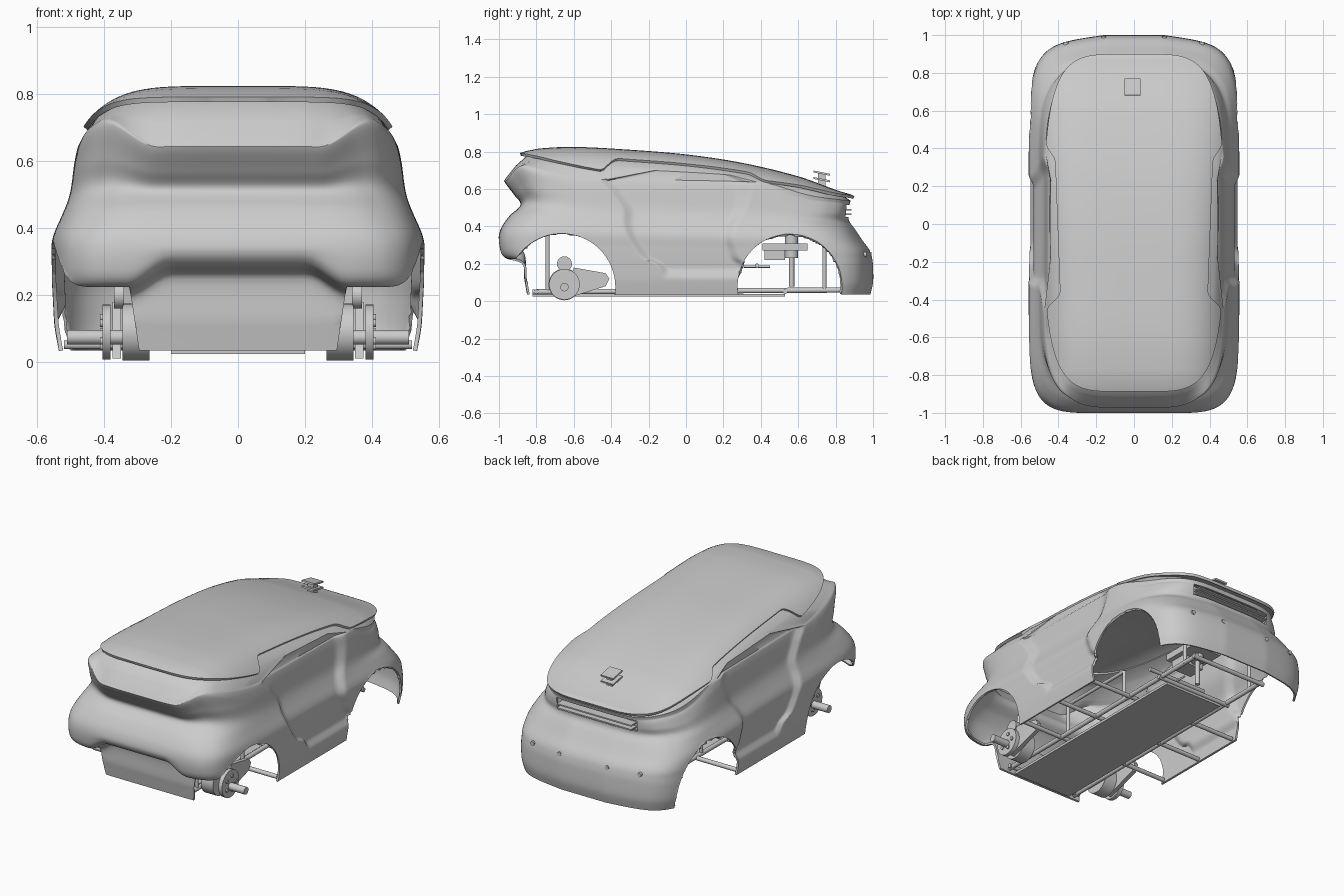
import bpy, bmesh, math
from mathutils import Vector

if "Cube" in bpy.data.objects:
    bpy.data.objects.remove(bpy.data.objects["Cube"], do_unlink=True)

grey = bpy.data.materials.new("plain_grey")
grey.use_nodes = True
grey.diffuse_color = (0.6, 0.6, 0.6, 1)
grey.node_tree.nodes["Principled BSDF"].inputs["Base Color"].default_value = grey.diffuse_color


def lerp(a, b, t):
    return a + (b - a) * t


def smooth(low, high, value):
    t = min(1, max(0, (value - low) / (high - low)))
    return t * t * (3 - 2 * t)


def catmull(points, pos):
    """Smooth interpolation through a list of tuples."""
    i = min(int(pos), len(points) - 2)
    t = pos - i
    a, b = points[max(i - 1, 0)], points[i]
    c, d = points[i + 1], points[min(i + 2, len(points) - 1)]
    return [q + t / 2 * (r - p + t * (2 * p - 5 * q + 4 * r - s + t * (3 * (q - r) + s - p)))
            for p, q, r, s in zip(a, b, c, d)]


def finish(obj, angle=35):
    obj.data.materials.clear()
    obj.data.materials.append(grey)
    bpy.ops.object.select_all(action="DESELECT")
    obj.select_set(True)
    bpy.context.view_layer.objects.active = obj
    bpy.ops.object.shade_smooth_by_angle(angle=math.radians(angle))
    return obj


def mesh_object(name, bm):
    bmesh.ops.recalc_face_normals(bm, faces=bm.faces)
    mesh = bpy.data.meshes.new(name)
    bm.to_mesh(mesh)
    bm.free()
    obj = bpy.data.objects.new(name, mesh)
    bpy.context.collection.objects.link(obj)
    return obj


def box(name, low, high):
    bm = bmesh.new()
    bmesh.ops.create_cube(bm, size=1)
    for v in bm.verts:
        v.co = [lerp(l, h, c + 0.5) for l, h, c in zip(low, high, v.co)]
    return finish(mesh_object(name, bm))


def rod(name, start, end, radius, sides=12):
    start, end = Vector(start), Vector(end)
    bm = bmesh.new()
    bmesh.ops.create_cone(bm, cap_ends=True, segments=sides, radius1=radius,
                          radius2=radius, depth=(end - start).length)
    turn = (end - start).to_track_quat("Z", "Y")
    for v in bm.verts:
        v.co = turn @ v.co + (start + end) / 2
    return finish(mesh_object(name, bm))


def thicken(obj, amount):
    shell = obj.modifiers.new("thickness", "SOLIDIFY")
    shell.thickness = amount
    shell.offset = -1


def apply_modifiers(obj):
    graph = bpy.context.evaluated_depsgraph_get()
    mesh = bpy.data.meshes.new_from_object(obj.evaluated_get(graph))
    obj.modifiers.clear()
    obj.data = mesh


def outline(power, sides=120, ends=50):
    """Rounded rectangle in the unit square, evenly spaced along each edge."""
    square = [(1, -1 + 2 * i / sides) for i in range(sides)]
    square += [(1 - 2 * i / ends, 1) for i in range(ends)]
    square += [(-u, -v) for u, v in square]
    for u, v in square:
        r = (abs(u) ** power + abs(v) ** power) ** (-1 / power)
        yield u * r, v * r


# Roof surface: centre line along y, falling away to the sides
ROOF_LINE = [(-1.0, .75), (-.88, .795), (-.78, .817), (-.6, .825), (-.3, .81), (0, .785),
             (.3, .74), (.6, .668), (.88, .572), (1, .53)]


def roof_height(x, y):
    i = max(k for k in range(len(ROOF_LINE) - 1) if ROOF_LINE[k][0] <= max(y, -1))
    a, b = ROOF_LINE[i], ROOF_LINE[i + 1]
    crown = catmull(ROOF_LINE, i + (y - a[0]) / (b[0] - a[0]))[1]
    return crown - lerp(.115, .05, smooth(-.5, .8, y)) * (abs(x) / .46) ** 5


# Body rings, bottom to top: front y, front z, rear y, rear z, half width, squareness
RINGS = [(-.85, .035, .985, .035, .535, 7), (-.865, .12, 1, .1, .548, 7),
         (-.88, .2, 1, .18, .553, 7), (-.975, .235, .995, .23, .555, 7),
         (-1, .3, .98, .275, .556, 7), (-.993, .38, .94, .33, .555, 6.5),
         (-.945, .455, .9, .39, .527, 6), (-.885, .515, .872, .43, .503, 5),
         (-.92, .57, .87, .47, .492, 5), (-.968, .635, .872, .51, .483, 5),
         (-.965, .655, .876, .525, .478, 5), (-.91, .725, .88, .537, .473, 5)]


def body_point(ring, level, u, v):
    front, front_z, rear, rear_z, half, _ = ring
    t = (v + 1) / 2
    x, y, z = u * half, lerp(front, rear, t), lerp(front_z, rear_z, t)
    x *= 1 - .1 * v * v * smooth(7, 10, level)
    # bumper edge arches up over the chin
    z += .06 * smooth(.33, .2, abs(x)) * smooth(-.7, -.8, y) * smooth(1, 2, level) * smooth(5, 3, level)
    # flanks and front corners rise to meet the roof
    rise = max(smooth(.8, .3, abs(v)), smooth(.24, .4, abs(x)) * smooth(0, -.4, v))
    z = lerp(z, max(z, min(z + .09, roof_height(x, y) - .03)), rise * smooth(6, 10, level))
    # recessed door with slanted front and rear edges
    station = .95 * v
    if abs(u) > .8:
        inset = smooth(-.2, -.165, station) * smooth(.27, .22, station) * smooth(.12, .18, z)
        x -= math.copysign(.026 * inset, x)
    forward = max(0, min((station + .9) / .7, (.27 - station) / .47))
    backward = max(0, min((station + .2) / .47, (.85 - station) / .58))
    y += -.22 * forward * max(0, z - .16) / .5 + .14 * backward * smooth(.3, .64, z)
    # swept rear corners
    y -= .14 * max(0, abs(x) - .15) * smooth(.6, 1, v) * smooth(9, 6, level)
    return x, y, z


def opening_snap(co):
    """Nearest rim point if co lies inside a wheel opening, else None."""
    x, y, z = co
    chin = .29 + .15 * z
    for centre_y, centre_z, radius in ((-.665, .075, .287), (.555, .08, .279)):
        reach = math.hypot(y - centre_y, z - centre_z)
        in_corner = centre_y < 0 and y < centre_y and z < .225
        if abs(x) < chin or not (reach < radius or in_corner):
            continue
        if abs(x) - chin < .03:
            return Vector((math.copysign(chin, x), y, z))
        if reach < radius:
            y, z = (c + (p - c) * radius / reach for c, p in ((centre_y, y), (centre_z, z)))
        if centre_y < 0 and y < -.87:
            z = max(z, .225)
        return Vector((x, y, z))


# Body shell with wheel arches and open bumper corners
bm = bmesh.new()
loops = []
steps = 7
for k in range((len(RINGS) - 1) * steps + 1):
    ring = catmull(RINGS, k / steps)
    loops.append([bm.verts.new(body_point(ring, k / steps, u, v)) for u, v in outline(ring[5])])
for shrink in (.945, .92, .89, .85, .8):
    # shoulder tucked under the roof
    points = [(u * .47 * shrink * (1 - .1 * v * v), lerp(-.885, .88, (v * shrink + 1) / 2))
              for u, v in outline(5)]
    loops.append([bm.verts.new((x, y, roof_height(x, y) - .016)) for x, y in points])
for low, high in zip(loops, loops[1:]):
    for i in range(len(low)):
        bm.faces.new((low[i - 1], low[i], high[i], high[i - 1]))
rims = {v: opening_snap(v.co) for v in bm.verts}
hidden = [f for f in bm.faces if all(rims[v] for v in f.verts)]
for v, target in rims.items():
    v.co = target or v.co
bmesh.ops.delete(bm, geom=hidden, context="FACES")
bmesh.ops.remove_doubles(bm, verts=[v for v in bm.verts if v.is_boundary], dist=.005)
body = mesh_object("body_shell", bm)
thicken(body, .012)

# Rear vent slot
cutter = box("vent_cutter", (-.27, .8, .45), (.27, 1.1, .515))
cutter.hide_render = True
cut = body.modifiers.new("vent", "BOOLEAN")
cut.solver = "EXACT"
cut.object = cutter
apply_modifiers(body)
bpy.data.objects.remove(cutter, do_unlink=True)
finish(body, 40)
box("vent_back", (-.29, .825, .44), (.29, .83, .52))
for z in (.46, .485):
    box("vent_louvre", (-.25, .83, z), (.25, .885, z + .008))

# Roof panel in rows from front to back, notched above the doors
bm = bmesh.new()
rows = []
for k in range(121):
    s = k / 60 - 1
    t = math.copysign(.9999 - .9999 * (1 - abs(s)) ** 1.8, s)
    y = lerp(-.888, .9, (t + 1) / 2)
    half = .478 * (1 - abs(t) ** 5) ** .2 * (1 - .1 * t * t)
    notch = smooth(-.46, -.36, y) * smooth(.43, .33, y)
    half = lerp(half, lerp(.39, .42, (y + .4) / .8), notch)
    columns = [half * math.sin(math.pi / 2 * (c / 20 - 1)) for c in range(41)]
    rows.append([bm.verts.new((x, y, roof_height(x, y))) for x in columns])
for near, far in zip(rows, rows[1:]):
    for i in range(40):
        bm.faces.new((near[i], near[i + 1], far[i + 1], far[i]))
roof = mesh_object("roof_panel", bm)
thicken(roof, .016)
apply_modifiers(roof)
finish(roof, 40)

# Roof sensor
for z in (.645, .68):
    plate = box("sensor_plate", (-.045, -.045, 0), (.04, .045, .01))
    plate.location = (-.005, .725, z)
    plate.rotation_euler.x = -.2
box("sensor_stem", (-.025, .705, .61), (.015, .745, .685))

# Floor pan and tube frame
box("floor_pan", (-.2, -.82, .025), (.2, .53, .04))
for y, half in ((-.8, .26), (-.36, .52), (-.05, .52), (.25, .52), (.53, .26), (.84, .26)):
    rod("cross_tube", (-half, y, .052), (half, y, .052), .013)
rod("rear_upper_tube", (-.24, .74, .35), (.24, .74, .35), .012)
for side in (-1, 1):
    x = side * .24
    rod("side_rail", (x, -.82, .05), (x, .85, .06), .014)
    for y, top in ((-.74, .36), (-.3, .24), (.2, .24), (.74, .36)):
        rod("frame_post", (x, y, .05), (x, y, top), .011)
    rod("cabin_rail", (x, -.3, .24), (x, .2, .24), .011)

    # Front drive unit
    for name, inner, outer, z, radius in (
            ("drive_motor", .265, .345, .09, .085), ("drive_disc", .38, .405, .09, .082),
            ("axle_shaft", .34, .51, .075, .022), ("idler_wheel", .34, .37, .2, .04)):
        rod(name, (side * inner, -.65, z), (side * outer, -.65, z), radius, 36)
    for k in range(5):
        angle = math.tau * k / 5
        y, z = -.65 + .045 * math.cos(angle), .09 + .045 * math.sin(angle)
        rod("hub_bolt", (side * .4, y, z), (side * .412, y, z), .011)
    bm = bmesh.new()
    profile = [(-.65, .012), (-.43, .08), (-.41, .12), (-.43, .15), (-.6, .18)]
    face = bm.faces.new([bm.verts.new((side * .35, y, z)) for y, z in profile])
    for part in bmesh.ops.extrude_face_region(bm, geom=[face])["geom"]:
        if isinstance(part, bmesh.types.BMVert):
            part.co.x += side * .025
    finish(mesh_object("drive_arm", bm))

    # Parking sensors on the rear bumper
    for x in (.16, .36):
        rod("bumper_sensor", (side * x, .92, .25), (side * x, .994 - .14 * (x - .15), .25), .013)

# Rear steering unit
box("steering_box", (-.1, .41, .27), (.1, .65, .31))
box("steering_bracket", (-.07, .42, .22), (.07, .53, .27))
rod("steering_column", (0, .565, .08), (0, .565, .35), .014)
rod("steering_motor", (0, .565, .23), (0, .565, .36), .035, 24)
rod("steering_link", (-.2, .38, .19), (.2, .38, .19), .012)
rod("tie_rod", (0, .31, .185), (0, .45, .185), .006)
